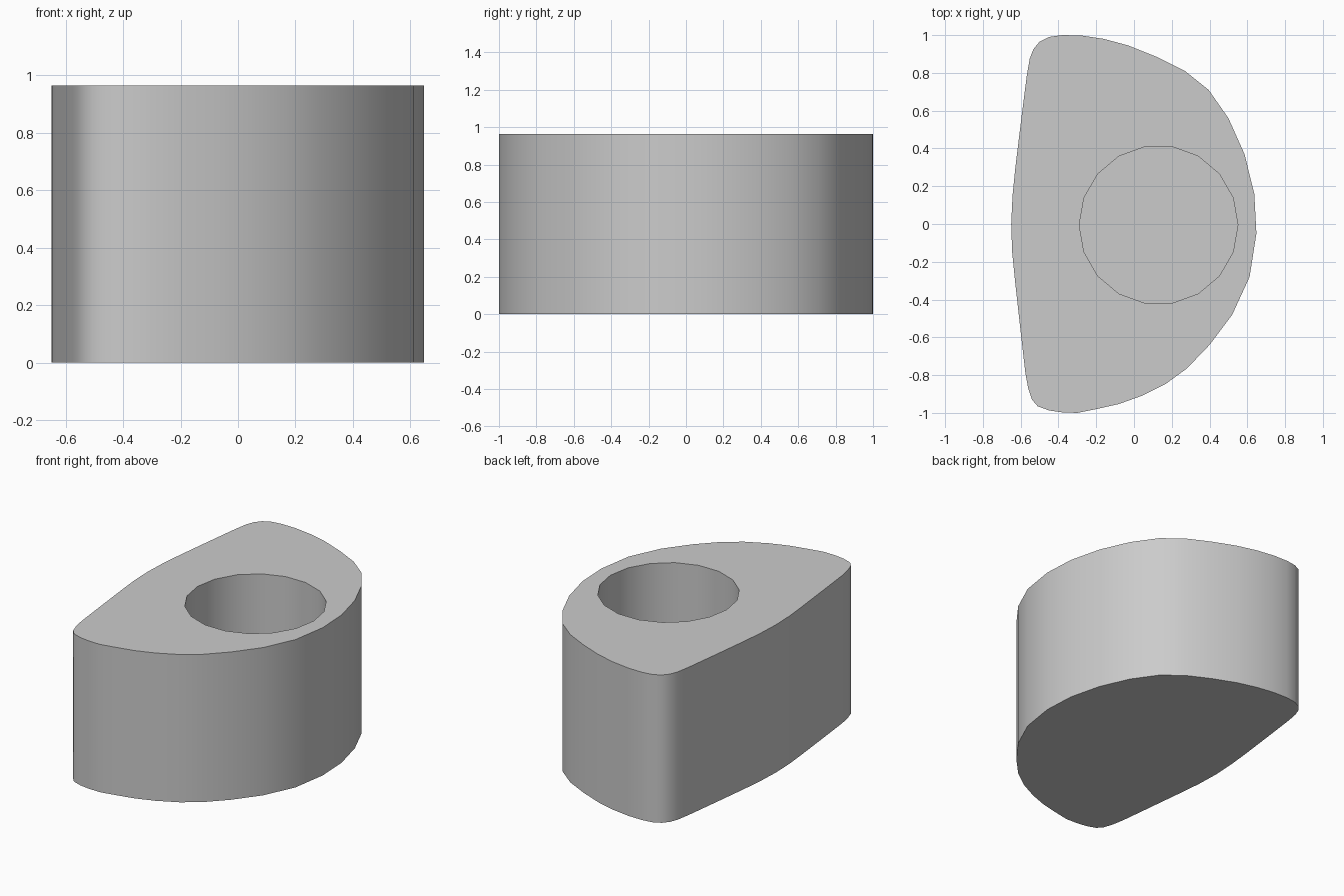
import bpy, bmesh
from math import cos, sin, tau, radians
from mathutils import Vector

cube = bpy.data.objects.get("Cube")
if cube:
    bpy.data.objects.remove(cube)

HEIGHT, FLOOR = 0.965, 0.2
HOLE_CENTRE, HOLE_RADIUS, HOLE_SIDES = (0.13, -0.005), 0.42, 18

# Outline of the block, counter-clockwise, starting at the visible seam
outline = [
    (0.395, 0.71), (0.27, 0.81), (0.12, 0.885), (-0.03, 0.945), (-0.16, 0.98),
    (-0.28, 0.998), (-0.38, 1), (-0.45, 0.99), (-0.5, 0.965), (-0.533, 0.925),
    (-0.552, 0.875), (-0.567, 0.79), (-0.595, 0.57), (-0.628, 0.3), (-0.643, 0.15),
    (-0.65, 0), (-0.645, -0.15), (-0.63, -0.3), (-0.6, -0.57), (-0.575, -0.79),
    (-0.56, -0.87), (-0.54, -0.93), (-0.51, -0.965), (-0.45, -0.987), (-0.38, -0.997),
    (-0.3, -1), (-0.2, -0.98), (-0.08, -0.953), (0.04, -0.91), (0.17, -0.845),
    (0.28, -0.765), (0.4, -0.64), (0.52, -0.48), (0.612, -0.28), (0.648, -0.05),
    (0.637, 0.16), (0.585, 0.37), (0.5, 0.56),
]
hole = [(HOLE_CENTRE[0] + HOLE_RADIUS * cos(tau * i / HOLE_SIDES),
         HOLE_CENTRE[1] + HOLE_RADIUS * sin(tau * i / HOLE_SIDES))
        for i in range(HOLE_SIDES)]

bm = bmesh.new()


def wall(points, low, high):
    """Closed upright wall; returns its lower ring, upper ring and upper edges."""
    a = [bm.verts.new((x, y, low)) for x, y in points]
    b = [bm.verts.new((x, y, high)) for x, y in points]
    for i in range(len(a)):
        j = (i + 1) % len(a)
        bm.faces.new((a[i], a[j], b[j], b[i]))
    rim = [bm.edges.get((b[i - 1], b[i])) for i in range(len(b))]
    return a, b, rim


# Outer wall with base, blind socket with floor, and the top around the socket
base, top, outer_rim = wall(outline, 0, HEIGHT)
floor, _, inner_rim = wall(hole, FLOOR, HEIGHT)
bm.faces.new(base)
bm.faces.new(floor)
bmesh.ops.triangle_fill(bm, edges=outer_rim + inner_rim, use_beauty=True,
                        normal=Vector((0, 0, 1)))
bmesh.ops.recalc_face_normals(bm, faces=bm.faces)

mesh = bpy.data.meshes.new("block")
bm.to_mesh(mesh)
bm.free()
block = bpy.data.objects.new("block", mesh)
bpy.context.collection.objects.link(block)

# Plain grey material
grey = bpy.data.materials.new("grey")
grey.use_nodes = True
colour = (0.6, 0.6, 0.6, 1)
grey.diffuse_color = colour
grey.node_tree.nodes["Principled BSDF"].inputs["Base Color"].default_value = colour
mesh.materials.append(grey)

# Smooth walls with crisp rims
bpy.ops.object.select_all(action="DESELECT")
block.select_set(True)
bpy.context.view_layer.objects.active = block
bpy.ops.object.shade_smooth_by_angle(angle=radians(30))
